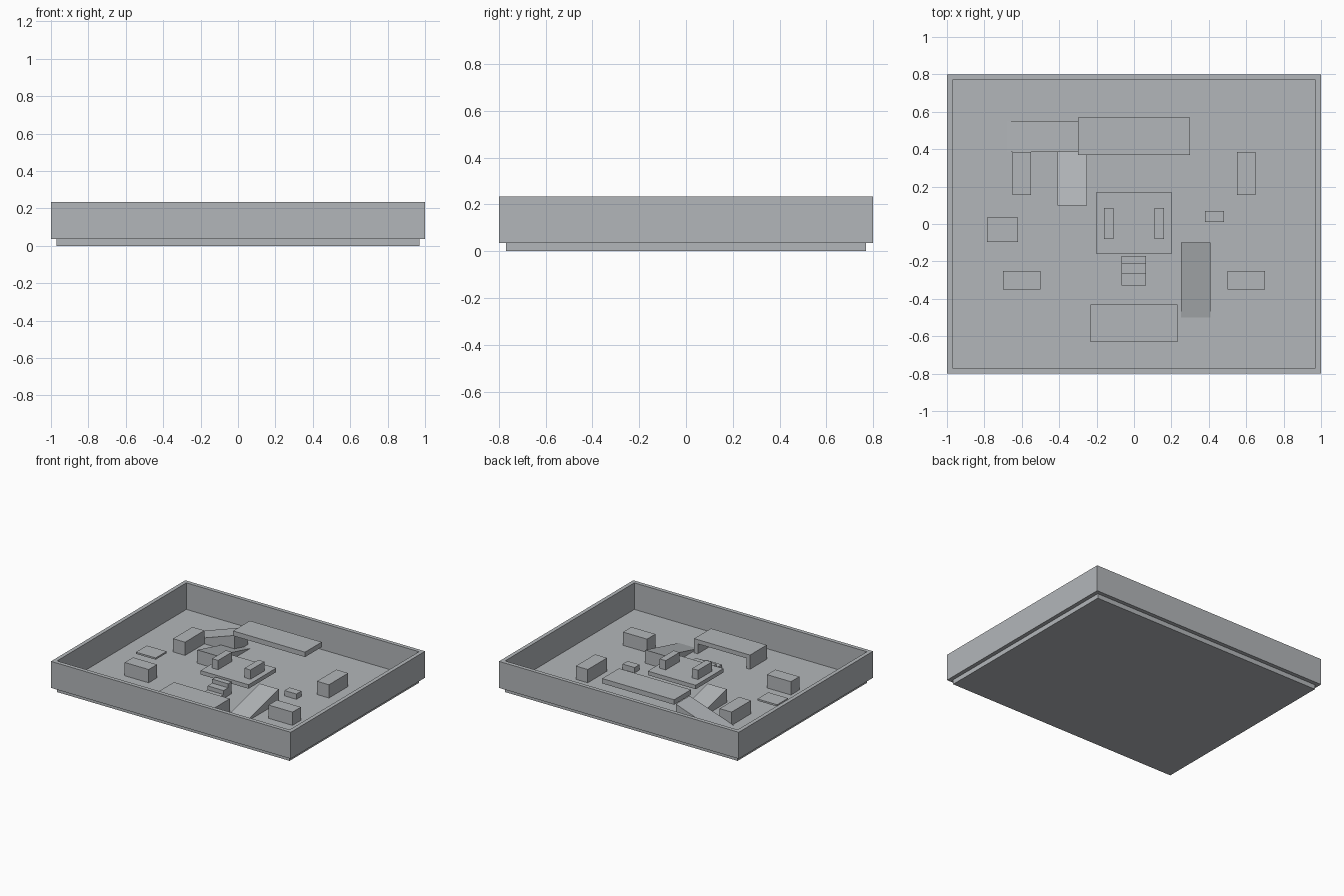
import bpy

cube = bpy.data.objects.get("Cube")
if cube:
    bpy.data.objects.remove(cube, do_unlink=True)

grey = bpy.data.materials.new("plain_grey")
grey.use_nodes = True
colour = (0.45, 0.47, 0.49, 1)
grey.diffuse_color = colour
grey.node_tree.nodes["Principled BSDF"].inputs["Base Color"].default_value = colour

FLOOR = 0.035
RIM = 0.235


def make(name, verts, faces):
    mesh = bpy.data.meshes.new(name)
    mesh.from_pydata(verts, [], faces)
    mesh.materials.append(grey)
    obj = bpy.data.objects.new(name, mesh)
    bpy.context.collection.objects.link(obj)
    return obj


def box(name, x0, x1, y0, y1, z0, z1):
    verts = [(x, y, z) for z in (z0, z1) for x, y in ((x0, y0), (x1, y0), (x1, y1), (x0, y1))]
    sides = [(i, (i + 1) % 4, (i + 1) % 4 + 4, i + 4) for i in range(4)]
    return make(name, verts, [(3, 2, 1, 0), (4, 5, 6, 7)] + sides)


def wedge(name, low, high, left, right, height):
    """Solid ramp: low and high are the ends of the run, left and right span its width.
    Each is a point built by the caller as (run, width) -> (x, y)."""
    z = FLOOR
    a, b = low
    c, d = high
    verts = [(*a, z), (*b, z), (*d, z), (*c, z), (*d, z + height), (*c, z + height)]
    return make(name, verts, [(3, 2, 1, 0), (0, 1, 4, 5), (2, 3, 5, 4), (1, 2, 4), (3, 0, 5)])


def ramp(name, x0, x1, y0, y1, height, along):
    """Ramp rising from the first to the second value of the given axis."""
    if along == "y":
        low, high = ((x0, y0), (x1, y0)), ((x0, y1), (x1, y1))
    else:
        low, high = ((x0, y1), (x0, y0)), ((x1, y1), (x1, y0))
    return wedge(name, low, high, None, None, height)


# Tray: floor slab and four surrounding walls
box("floor", -0.97, 0.97, -0.77, 0.77, 0, FLOOR)
box("front_wall", -1, 1, -0.8, -0.77, FLOOR, RIM)
box("back_wall", -1, 1, 0.77, 0.8, FLOOR, RIM)
box("right_wall", -1, -0.97, -0.77, 0.77, FLOOR, RIM)
box("left_wall", 0.97, 1, -0.77, 0.77, FLOOR, RIM)

# Central raised platform with two cover blocks
box("center_platform", -0.2, 0.2, -0.16, 0.17, 0.105, 0.135)
for side, s in (("left", 1), ("right", -1)):
    x = s * 0.135
    box(side + "_platform_block", x - 0.025, x + 0.025, -0.08, 0.085, 0.135, 0.205)
    # Cover blocks on the floor
    x = s * 0.6
    box(side + "_back_cover", x - 0.05, x + 0.05, 0.155, 0.385, FLOOR, 0.135)
    box(side + "_front_cover", x - 0.1, x + 0.1, -0.35, -0.25, FLOOR, 0.135)
    # Bridge legs
    x = s * 0.218
    box(side + "_bridge_leg", x - 0.015, x + 0.015, -0.63, -0.43, FLOOR, 0.11)

# Steps up to the platform
edges = (-0.33, -0.265, -0.21, -0.17)
for i in range(3):
    box(f"step_{i + 1}", -0.068, 0.065, edges[i], edges[i + 1], FLOOR, FLOOR + 0.03 * (i + 1))

# Bridge deck at the front and high walkway at the back
box("bridge_deck", -0.233, 0.233, -0.63, -0.43, 0.11, 0.142)
box("back_walkway", -0.3, 0.3, 0.37, 0.57, 0.168, 0.205)

# Ramps
ramp("front_ramp", 0.25, 0.41, -0.5, -0.1, 0.1, "y")
ramp("middle_ramp", -0.25, -0.41, 0.5, 0.1, 0.1, "y")
ramp("walkway_ramp", -0.68, -0.3, 0.385, 0.55, 0.13, "x")

# Small details
box("small_crate", 0.38, 0.48, 0.01, 0.07, FLOOR, 0.075)
box("thin_panel", -0.785, -0.62, -0.095, 0.035, 0.08, 0.093)
